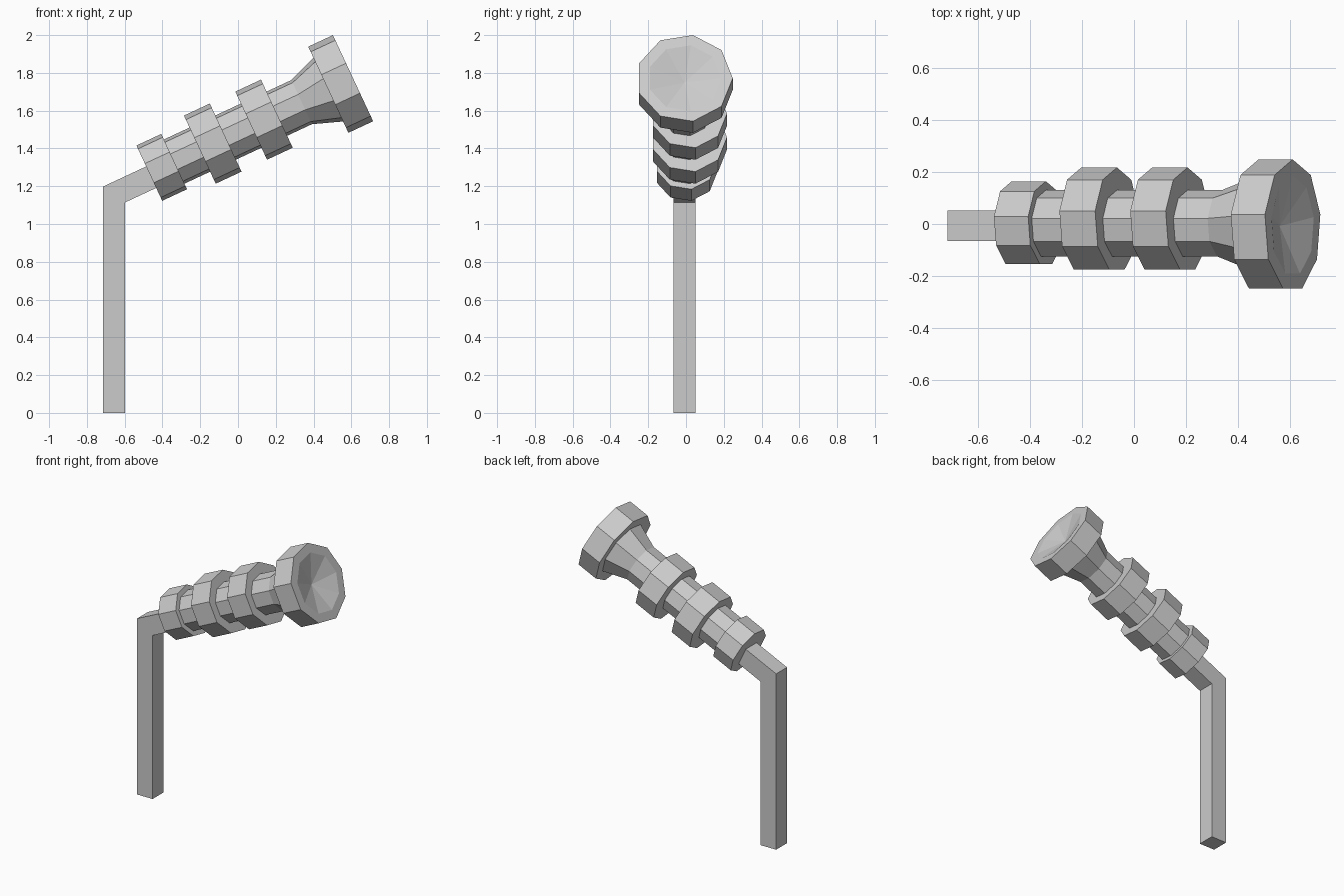
import bpy, bmesh, math
from mathutils import Vector

if "Cube" in bpy.data.objects:
    bpy.data.objects.remove(bpy.data.objects["Cube"])

SIDES = 9
TILT = math.radians(25)
AXIS = Vector((math.cos(TILT), 0, math.sin(TILT)))   # direction the head points
UP = Vector((-math.sin(TILT), 0, math.cos(TILT)))
SIDE = Vector((0, 1, 0))
FACE = Vector((0.609, 0, 1.772))                      # centre of the front face


def finish(name, bm):
    bmesh.ops.recalc_face_normals(bm, faces=bm.faces)
    me = bpy.data.meshes.new(name)
    bm.to_mesh(me)
    bm.free()
    ob = bpy.data.objects.new(name, me)
    bpy.context.collection.objects.link(ob)
    return ob


def turned(name, profile, y):
    """Nine-sided turned part; profile holds (distance along axis, radius)."""
    bm = bmesh.new()
    rings = []
    for t, r in profile:
        c = FACE + AXIS * t + SIDE * y
        if r == 0:
            rings.append([bm.verts.new(c)] * SIDES)
            continue
        angles = [2 * math.pi * i / SIDES for i in range(SIDES)]
        rings.append([bm.verts.new(c + r * (SIDE * math.cos(a) + UP * math.sin(a)))
                      for a in angles])
    for a, b in zip(rings, rings[1:]):
        for i in range(SIDES):
            j = (i + 1) % SIDES
            quad = [a[i], a[j], b[j], b[i]]
            bm.faces.new(list(dict.fromkeys(quad)))
    for ring in (rings[0], rings[-1]):
        if ring[0] is not ring[1]:
            bm.faces.new(ring)
    return finish(name, bm)


# Main tube, flaring towards the head
turned("tube", [(-1.15, 0.131), (-0.30, 0.131), (-0.14, 0.19)], -0.001)

# Collars around the tube
for name, start, end, radius, y in (("rear_collar", -1.19, -1.045, 0.164, 0.0),
                                    ("middle_collar", -0.895, -0.744, 0.202, 0.015),
                                    ("front_collar", -0.595, -0.445, 0.202, 0.015)):
    turned(name, [(start, radius), (end, radius)], y)

# Wide head with a dished face
turned("head", [(-0.1445, 0.2555), (0, 0.2555), (0, 0.195), (-0.055, 0)], -0.0077)

# Bent square post: profile in x/z, extruded along y
slope = math.tan(TILT)
outline = [(-0.715, 0), (-0.598, 0), (-0.598, 1.114),
           (-0.40, 1.114 + 0.198 * slope), (-0.46, 1.198 + 0.255 * slope), (-0.715, 1.198)]
bm = bmesh.new()
base = bm.faces.new([bm.verts.new((x, -0.066, z)) for x, z in outline])
ext = bmesh.ops.extrude_face_region(bm, geom=[base], use_keep_orig=True)
moved = [v for v in ext["geom"] if isinstance(v, bmesh.types.BMVert)]
bmesh.ops.translate(bm, verts=moved, vec=(0, 0.117, 0))
finish("post", bm)
